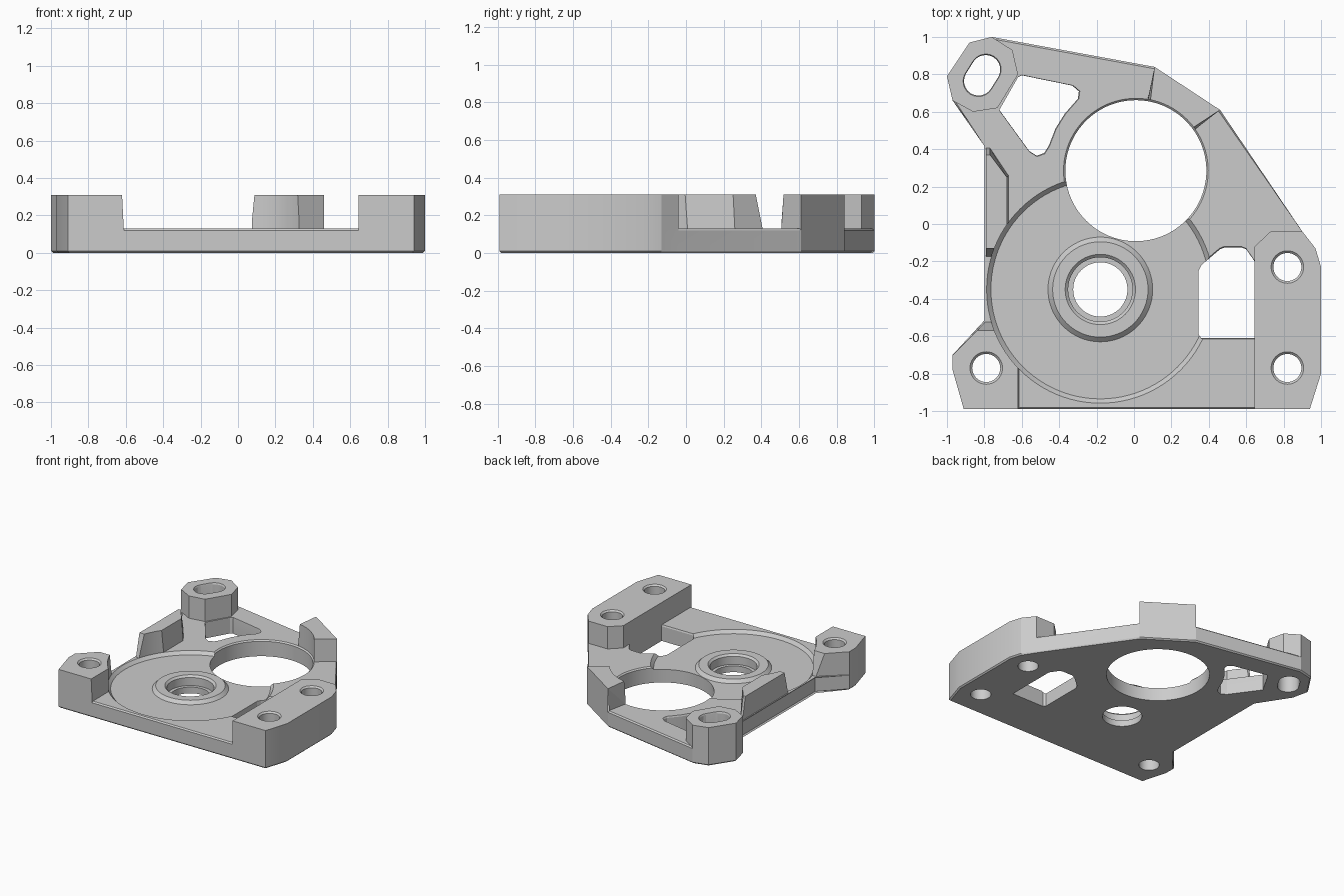
import bpy, bmesh, math

if "Cube" in bpy.data.objects:
    bpy.data.objects.remove(bpy.data.objects["Cube"])

PLATE, TOP, FLOOR = 0.13, 0.31, 0.105
HUB = (-0.18, -0.35)
BORE = (0.01, 0.285)

gray = bpy.data.materials.new("machined gray")
gray.use_nodes = True
gray.diffuse_color = (0.6, 0.6, 0.6, 1)
gray.node_tree.nodes["Principled BSDF"].inputs["Base Color"].default_value = (0.6, 0.6, 0.6, 1)


def finish(name, bm):
    bmesh.ops.recalc_face_normals(bm, faces=bm.faces)
    mesh = bpy.data.meshes.new(name)
    bm.to_mesh(mesh)
    bm.free()
    mesh.materials.append(gray)
    obj = bpy.data.objects.new(name, mesh)
    bpy.context.collection.objects.link(obj)
    return obj


def loft(bm, rings):
    for a, b in zip(rings, rings[1:]):
        for i in range(len(a)):
            j = (i + 1) % len(a)
            bm.faces.new((a[i], a[j], b[j], b[i]))
    bm.faces.new(rings[0])
    bm.faces.new(rings[-1])


def prism(name, base, z0, z1, top=None, chamfer=0):
    """Extruded outline, optionally with a different top outline."""
    bm = bmesh.new()
    loft(bm, [[bm.verts.new((x, y, z)) for x, y in pts]
              for pts, z in ((base, z0), (top or base, z1))])
    if chamfer:
        edges = [e for e in bm.edges if abs(e.verts[0].co.z - e.verts[1].co.z) < 0.001]
        bmesh.ops.bevel(bm, geom=edges, offset=chamfer, segments=1, affect='EDGES')
    return finish(name, bm)


def lathe(name, centre, profile, sides=72):
    """Solid of revolution from (radius, height) pairs."""
    bm = bmesh.new()
    angles = [2 * math.pi * i / sides for i in range(sides)]
    loft(bm, [[bm.verts.new((centre[0] + r * math.cos(a), centre[1] + r * math.sin(a), z))
               for a in angles] for r, z in profile])
    return finish(name, bm)


def scaled(pts, centre, s):
    return [(centre[0] + (x - centre[0]) * s, centre[1] + (y - centre[1]) * s) for x, y in pts]


def combine(body, other, operation):
    other.hide_render = True
    mod = body.modifiers.new(operation.lower(), 'BOOLEAN')
    mod.operation, mod.object, mod.solver = operation, other, 'EXACT'
    bpy.context.view_layer.objects.active = body
    bpy.ops.object.modifier_apply(modifier=mod.name)
    bpy.data.objects.remove(other)


def window(body, pts, pivot, top, s):
    """Through opening with a chamfered upper rim."""
    combine(body, prism("opening", pts, -0.1, top + 0.01), 'DIFFERENCE')
    combine(body, prism("opening_rim", scaled(pts, pivot, 0.999), top - 0.012, top + 0.012,
                        scaled(pts, pivot, s)), 'DIFFERENCE')


# Base plate
outline = [(-0.91, -0.99), (0.94, -0.99), (1, -0.8), (1, -0.23), (0.97, -0.13), (0.9, -0.04),
           (0.46, 0.61), (0.11, 0.84), (-0.76, 1), (-0.88, 0.97), (-1, 0.79), (-0.97, 0.66),
           (-0.79, 0.42), (-0.79, -0.52), (-0.97, -0.7), (-0.97, -0.78)]
body = prism("mounting_plate", outline, 0, PLATE, chamfer=0.01)

# Raised blocks
raised = [
    prism("left_block", [(0.645, -0.99), (0.94, -0.99), (1, -0.8), (1, -0.23), (0.97, -0.13),
                         (0.9, -0.04), (0.73, -0.04), (0.645, -0.12)], 0.02, TOP),
    prism("back_boss", [(-0.76, 1), (-0.88, 0.97), (-1, 0.79), (-0.97, 0.66), (-0.86, 0.6),
                        (-0.73, 0.62), (-0.62, 0.8), (-0.65, 0.93)], 0.02, TOP),
    prism("front_boss",
          [(-0.91, -0.99), (-0.61, -0.99), (-0.61, -0.52), (-0.79, -0.52), (-0.97, -0.7), (-0.97, -0.78)],
          PLATE - 0.02, TOP,
          [(-0.91, -0.99), (-0.62, -0.99), (-0.62, -0.57), (-0.84, -0.57), (-0.97, -0.7), (-0.97, -0.78)]),
    prism("side_wall",
          [(-0.79, -0.18), (-0.67, -0.18), (-0.67, 0.26), (-0.77, 0.41), (-0.79, 0.41)],
          PLATE - 0.02, TOP,
          [(-0.79, -0.13), (-0.68, -0.13), (-0.68, 0.25), (-0.77, 0.37), (-0.79, 0.37)]),
    prism("rim_block", [(0.11, 0.84), (0.46, 0.61), (0.31, 0.49), (0.06, 0.6)], PLATE - 0.02, TOP,
          [(0.11, 0.84), (0.46, 0.61), (0.3, 0.505), (0.08, 0.6)]),
]
for part in raised:
    combine(body, part, 'UNION')

# Round recess and the raised hub ring inside it
combine(body, lathe("recess", HUB, [(0.585, FLOOR), (0.608, PLATE), (0.608, 0.4)], 96), 'DIFFERENCE')
combine(body, lathe("hub_ring", HUB, [(0.28, FLOOR - 0.02), (0.28, FLOOR), (0.255, PLATE)]), 'UNION')

# Large bore and stepped hub hole
combine(body, lathe("bore", BORE, [(0.377, -0.1), (0.377, PLATE - 0.01), (0.387, PLATE),
                                   (0.387, 0.4)], 96), 'DIFFERENCE')
combine(body, lathe("hub_hole", HUB, [(0.145, -0.1), (0.145, 0.05), (0.172, 0.05), (0.172, 0.115),
                                      (0.188, PLATE), (0.188, 0.4)]), 'DIFFERENCE')

# Screw holes
for spot in ((-0.79, -0.77), (0.82, -0.77), (0.82, -0.23)):
    combine(body, lathe("screw_hole", spot, [(0.075, -0.1), (0.075, TOP - 0.012), (0.087, TOP),
                                             (0.087, 0.4)], 40), 'DIFFERENCE')

# Slotted hole in the back boss
slot_centre, tilt, reach = (-0.812, 0.795), math.radians(58), 0.036
slot = []
for end in (1, -1):
    cx = slot_centre[0] + end * reach * math.cos(tilt)
    cy = slot_centre[1] + end * reach * math.sin(tilt)
    for i in range(13):
        a = tilt + math.pi * (i / 12 - 0.5) + (0 if end > 0 else math.pi)
        slot.append((cx + 0.078 * math.cos(a), cy + 0.078 * math.sin(a)))
window(body, slot, slot_centre, TOP, 1.1)

# Lightening windows
window(body, [(0.36, -0.61), (0.345, -0.59), (0.345, -0.25), (0.36, -0.22), (0.46, -0.135),
              (0.485, -0.125), (0.575, -0.125), (0.6, -0.135), (0.645, -0.2), (0.645, -0.61)],
       (0.645, -0.37), PLATE, 1.04)
window(body, [(-0.72, 0.61), (-0.62, 0.785), (-0.6, 0.795), (-0.33, 0.74), (-0.295, 0.71),
              (-0.3, 0.67), (-0.37, 0.59), (-0.42, 0.51), (-0.455, 0.42), (-0.48, 0.38),
              (-0.52, 0.365), (-0.56, 0.39)],
       (-0.675, 0.7), PLATE, 1.03)

# Smooth the curved walls, keep hard edges
bpy.ops.object.select_all(action='DESELECT')
body.select_set(True)
bpy.context.view_layer.objects.active = body
bpy.ops.object.shade_smooth_by_angle(angle=math.radians(20))
